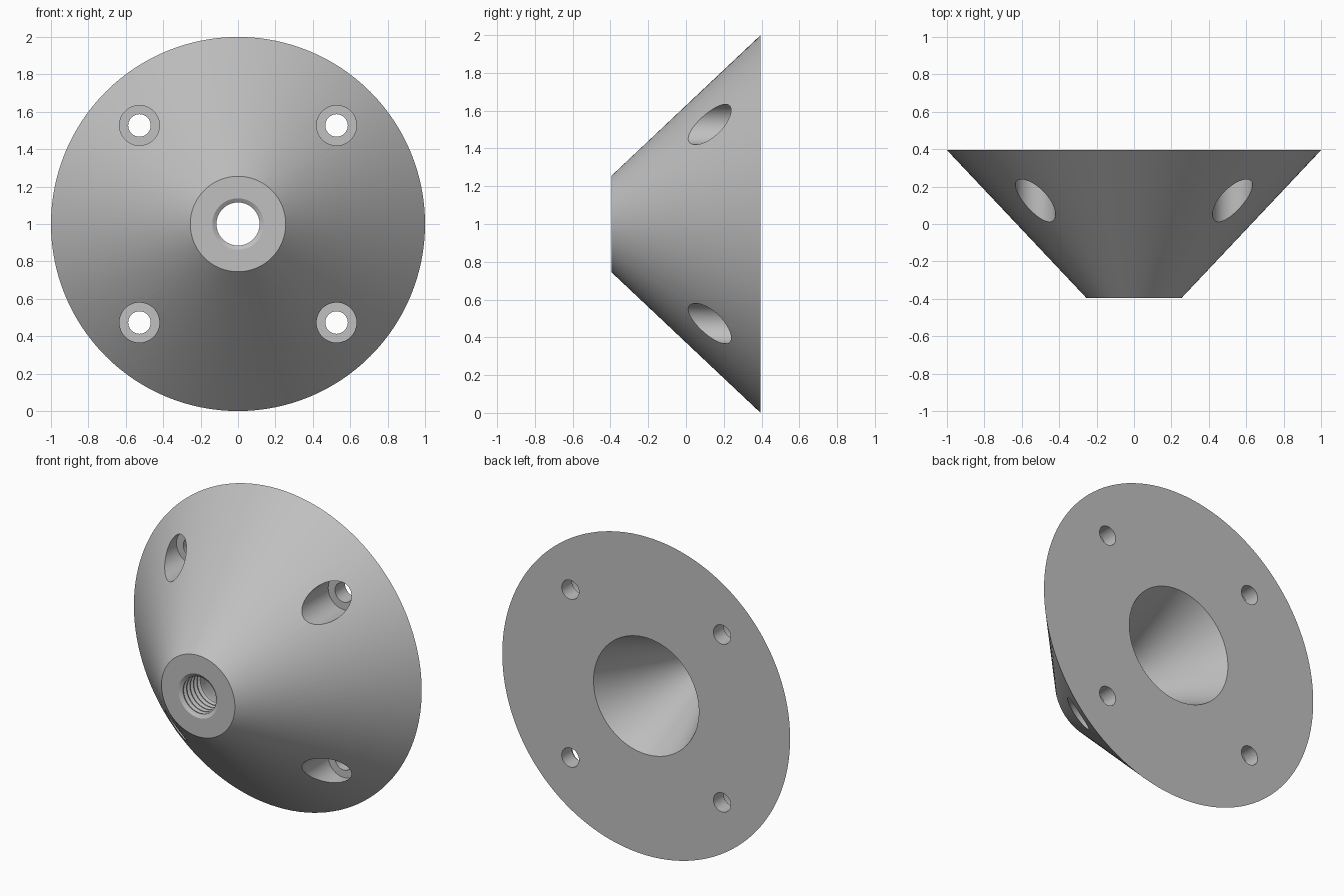
import bpy, bmesh, math
from mathutils import Matrix

cube = bpy.data.objects.get("Cube")
if cube:
    bpy.data.objects.remove(cube)

steel = bpy.data.materials.new("light grey metal")
steel.use_nodes = True
GREY = (0.53, 0.53, 0.53, 1)
steel.diffuse_color = GREY
steel.node_tree.nodes["Principled BSDF"].inputs["Base Color"].default_value = GREY


def lathe(name, profile, segments, x=0, z=1):
    """Revolve a closed (radius, y) profile around an axis parallel to y."""
    bm = bmesh.new()
    rings = []
    for r, y in profile:
        count = segments if r > 0 else 1
        rings.append([bm.verts.new((x + r * math.cos(math.tau * i / segments), y,
                                    z + r * math.sin(math.tau * i / segments)))
                      for i in range(count)])
    for a, b in zip(rings, rings[1:] + rings[:1]):
        if len(a) == len(b) == 1:
            continue
        for i in range(segments):
            j = (i + 1) % segments
            quad = [a[i % len(a)], a[j % len(a)], b[j % len(b)], b[i % len(b)]]
            bm.faces.new(list(dict.fromkeys(quad)))
    bmesh.ops.recalc_face_normals(bm, faces=bm.faces)
    mesh = bpy.data.meshes.new(name)
    bm.to_mesh(mesh)
    bm.free()
    mesh.materials.append(steel)
    obj = bpy.data.objects.new(name, mesh)
    bpy.context.collection.objects.link(obj)
    return obj


FRONT, BACK = -0.395, 0.395
CREST, ROOT, PITCH, TURNS = 0.115, 0.137, 0.034, 6

# Threaded bore: repeated V grooves running inward from the front face
thread = [(ROOT, FRONT)]
for k in range(TURNS):
    y = FRONT + k * PITCH
    thread += [(CREST, y + PITCH * 0.42), (CREST, y + PITCH * 0.58), (ROOT, y + PITCH)]
thread[-1] = (CREST, FRONT + TURNS * PITCH)

# Conical body with a tapered recess opening at the back
body = lathe("conical_flange",
             [(0.255, FRONT), (1.0, BACK), (0.366, BACK)] + thread[::-1], 128)

# Four counterbored bolt holes
SEAT = 0.295
bolt_profile = [(0, -0.3), (0.107, -0.3), (0.107, SEAT), (0.06, SEAT), (0.06, 0.5), (0, 0.5)]
for sx in (-1, 1):
    for sz in (-1, 1):
        cutter = lathe("bolt_hole_cutter", bolt_profile, 48, 0.527 * sx, 1 + 0.527 * sz)
        cutter.hide_render = True
        cut = body.modifiers.new("bolt_hole", "BOOLEAN")
        cut.operation, cut.solver, cut.object = "DIFFERENCE", "EXACT", cutter
        with bpy.context.temp_override(object=body, active_object=body):
            bpy.ops.object.modifier_apply(modifier=cut.name)
        bpy.data.objects.remove(cutter)

# Smooth curved walls, keeping the rims sharp
for obj in bpy.context.selected_objects:
    obj.select_set(False)
body.select_set(True)
bpy.context.view_layer.objects.active = body
bpy.ops.object.shade_smooth_by_angle(angle=math.radians(30))
